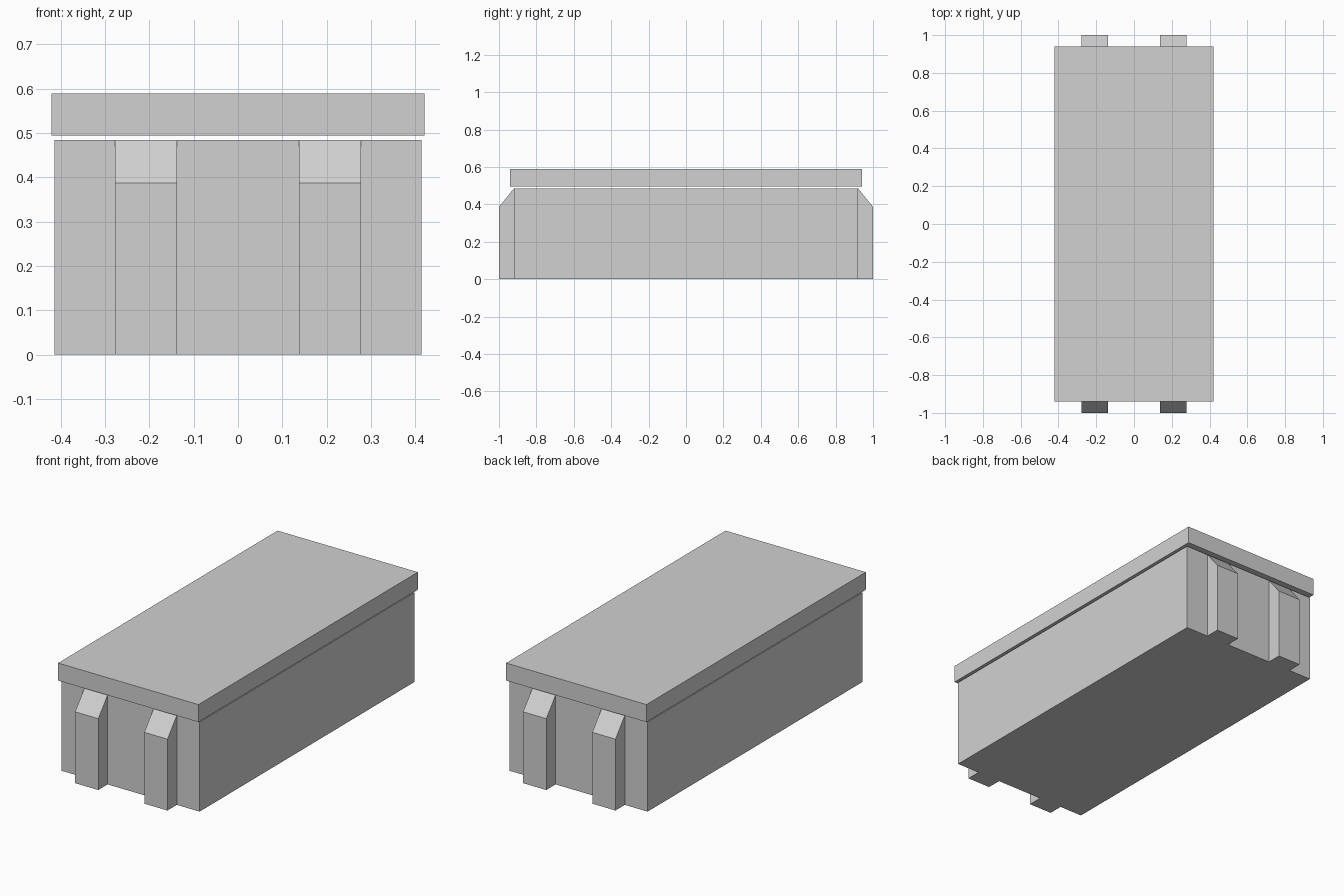
import bpy
import bmesh
from mathutils import Matrix, Vector

cube = bpy.data.objects.get("Cube")
if cube:
    bpy.data.objects.remove(cube, do_unlink=True)

grey = bpy.data.materials.new("plain_grey")
grey.use_nodes = True
colour = (0.64, 0.64, 0.64, 1)
grey.diffuse_color = colour
grey.node_tree.nodes["Principled BSDF"].inputs["Base Color"].default_value = colour


def box_mesh(width, length, bottom, top):
    bm = bmesh.new()
    place = Matrix.Translation((0, 0, (bottom + top) / 2))
    scale = Matrix.Diagonal((width, length, top - bottom, 1))
    bmesh.ops.create_cube(bm, size=1, matrix=place @ scale)
    return bm


def finish(bm, name):
    bmesh.ops.recalc_face_normals(bm, faces=bm.faces)
    mesh = bpy.data.meshes.new(name)
    bm.to_mesh(mesh)
    bm.free()
    mesh.materials.append(grey)
    obj = bpy.data.objects.new(name, mesh)
    bpy.context.collection.objects.link(obj)


# Box body, cut lengthwise along the rib edges
RIB_IN, RIB_OUT = 0.138, 0.277
HALF_LENGTH, BODY_TOP, RIB_TOP = 0.92, 0.485, 0.387
body = box_mesh(0.828, 2 * HALF_LENGTH, 0, BODY_TOP)
for x in (-RIB_OUT, -RIB_IN, RIB_IN, RIB_OUT):
    bmesh.ops.bisect_plane(body, geom=body.verts[:] + body.edges[:] + body.faces[:],
                           plane_co=(x, 0, 0), plane_no=(1, 0, 0))

# Ribs pulled out of both ends, with sloping tops
strips = [f for f in body.faces if abs(f.normal.y) > 0.9
          and RIB_IN < abs(f.calc_center_median().x) < RIB_OUT]
for strip in strips:
    side = 1 if strip.normal.y > 0 else -1
    made = bmesh.ops.extrude_face_region(body, geom=[strip])["geom"]
    for v in [g for g in made if isinstance(g, bmesh.types.BMVert)]:
        v.co += Vector((0, side * (1 - HALF_LENGTH), 0))
        if v.co.z > RIB_TOP:
            v.co.z = RIB_TOP
    bmesh.ops.delete(body, geom=[strip], context='FACES_ONLY')

# Merge the flat seams left by the cuts
bmesh.ops.dissolve_limit(body, angle_limit=0.01, verts=body.verts[:], edges=body.edges[:])
finish(body, "box_body")

# Lid, held just above the body by a thin gap
finish(box_mesh(0.842, 1.88, 0.495, 0.59), "lid")
